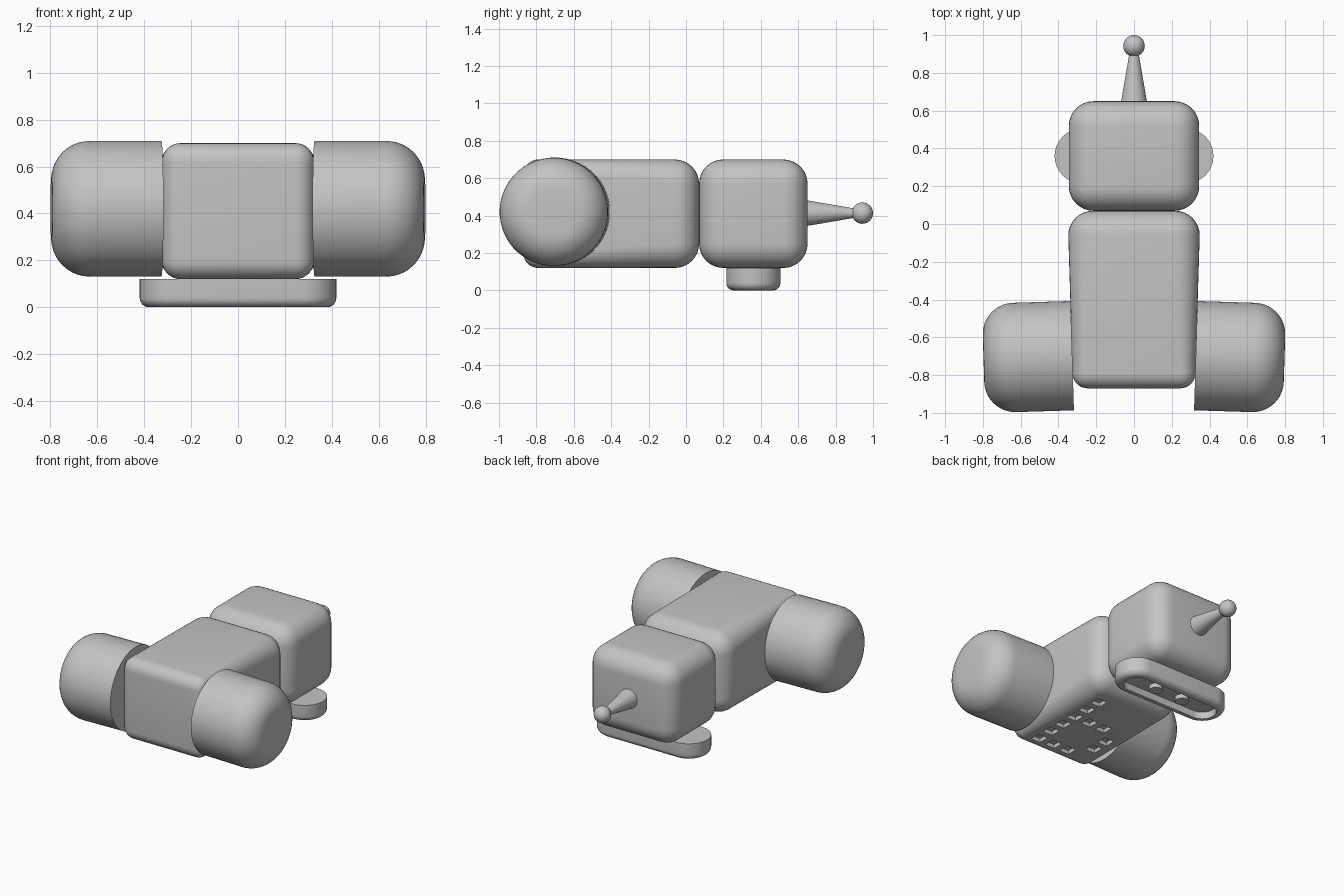
import bpy, bmesh, math
from mathutils import Vector, Matrix

cube = bpy.data.objects.get("Cube")
if cube:
    bpy.data.objects.remove(cube)

grey = bpy.data.materials.new("plain_grey")
grey.use_nodes = True
colour = (0.55, 0.55, 0.55, 1)
grey.diffuse_color = colour
grey.node_tree.nodes["Principled BSDF"].inputs["Base Color"].default_value = colour


def finish(name, bm, matrix=Matrix()):
    bm.transform(matrix)
    bmesh.ops.recalc_face_normals(bm, faces=bm.faces)
    mesh = bpy.data.meshes.new(name)
    bm.to_mesh(mesh)
    bm.free()
    mesh.materials.append(grey)
    ob = bpy.data.objects.new(name, mesh)
    bpy.context.collection.objects.link(ob)
    return ob


def smooth(ob):
    bpy.ops.object.select_all(action='DESELECT')
    ob.select_set(True)
    bpy.context.view_layer.objects.active = ob
    bpy.ops.object.shade_smooth_by_angle(angle=math.radians(35))


def rounded_box(name, half, centre, front_half_x, r_back, r_front):
    """Rounded box whose width and edge radius change toward the front."""
    bm = bmesh.new()
    bmesh.ops.create_cube(bm, size=2)
    r = 0.2
    bmesh.ops.bevel(bm, geom=bm.edges[:], offset=r, segments=8, profile=0.5,
                    affect='EDGES')
    for v in bm.verts:
        front = v.co.y < 0
        radius = r_front if front else r_back
        size = (front_half_x if front else half[0], half[1], half[2])
        for i in range(3):
            s = math.copysign(1, v.co[i])
            v.co[i] = s * (size[i] - radius) + (v.co[i] - s * (1 - r)) * radius / r
    return finish(name, bm, Matrix.Translation(centre))


def loft(name, rings, matrix=Matrix()):
    """Skin a stack of equal-length rings and cap both ends."""
    bm = bmesh.new()
    loops = [[bm.verts.new(p) for p in ring] for ring in rings]
    n = len(loops[0])
    for a, b in zip(loops, loops[1:]):
        for i in range(n):
            j = (i + 1) % n
            bm.faces.new((a[i], a[j], b[j], b[i]))
    bm.faces.new(loops[0])
    bm.faces.new(loops[-1])
    return finish(name, bm, matrix)


def stadium(radius, z, straight=0.0, n=48):
    """Ring in the xy plane with semicircular ends, or a circle."""
    pts = []
    for k in range(n):
        a = -math.pi / 2 + math.pi * 2 * (k + 0.5) / n
        side = straight if k < n / 2 else -straight
        pts.append((side + radius * math.cos(a), radius * math.sin(a), z))
    return pts


# Head and tapered torso
smooth(rounded_box("head", (0.345, 0.29, 0.29), (0, 0.36, 0.41), 0.345, 0.13, 0.13))
torso = rounded_box("torso", (0.348, 0.47, 0.29), (0, -0.4, 0.41), 0.325, 0.13, 0.08)

# Small square recesses on the underside of the torso
cut = bmesh.new()
spots = [(0.18, -0.14 - 0.12 * i) for i in range(6)]
spots += [(x, y) for x in (0.06, -0.06) for y in (-0.38, -0.74)]
spots += [(-0.18, y) for y in (-0.5, -0.62)]
for x, y in spots:
    bmesh.ops.create_cube(cut, size=0.075,
                          matrix=Matrix.Translation((x, y, 0.11)))
cutter = finish("recess_cutter", cut)
cutter.hide_render = True
cutter.hide_viewport = True
mod = torso.modifiers.new("recesses", 'BOOLEAN')
mod.operation = 'DIFFERENCE'
mod.solver = 'EXACT'
mod.object = cutter
bpy.context.view_layer.update()
baked = bpy.data.meshes.new_from_object(
    torso.evaluated_get(bpy.context.evaluated_depsgraph_get()))
torso.modifiers.clear()
torso.data = baked
bpy.data.objects.remove(cutter)
smooth(torso)

# Big drum feet with a rounded outer rim, splayed slightly
R, ROUND, LENGTH = 0.29, 0.165, 0.47
profile = [(R, 0)]
for k in range(11):
    a = math.pi / 2 * k / 10
    profile.append((R - ROUND + ROUND * math.cos(a),
                    LENGTH - ROUND + ROUND * math.sin(a)))
for side, label in ((1, "left"), (-1, "right")):
    place = (Matrix.Translation((side * 0.327, -0.697, 0.42))
             @ Matrix.Rotation(-side * math.radians(1.8), 4, 'Z')
             @ Matrix.Rotation(side * math.pi / 2, 4, 'Y'))
    smooth(loft(label + "_foot", [stadium(r, z) for r, z in profile], place))

# Visor with a rounded rim and a recessed panel
rim = [(0, 0.12), (0, 0.04)]
for k in range(1, 7):
    a = math.pi / 2 * k / 6
    rim.append((0.04 * (1 - math.cos(a)), 0.04 * (1 - math.sin(a))))
rim += [(0.055, 0), (0.055, 0.05)]
smooth(loft("visor", [stadium(0.145 - d, z, 0.275) for d, z in rim],
            Matrix.Translation((0, 0.36, 0))))

# Eyes raised from the visor panel
for side, label in ((1, "left"), (-1, "right")):
    smooth(loft(label + "_eye", [stadium(0.045, z, n=24) for z in (0.02, 0.06)],
                Matrix.Translation((side * 0.11, 0.35, 0))))

# Antenna
along_y = Matrix.Translation((0, 0, 0.413)) @ Matrix.Rotation(-math.pi / 2, 4, 'X')
smooth(loft("antenna_stem", [stadium(0.07, 0.64, n=32), stadium(0.02, 0.93, n=32)],
            along_y))
ball = bmesh.new()
bmesh.ops.create_uvsphere(ball, u_segments=32, v_segments=16, radius=0.057)
smooth(finish("antenna_ball", ball, Matrix.Translation((0, 0.943, 0.413))))
